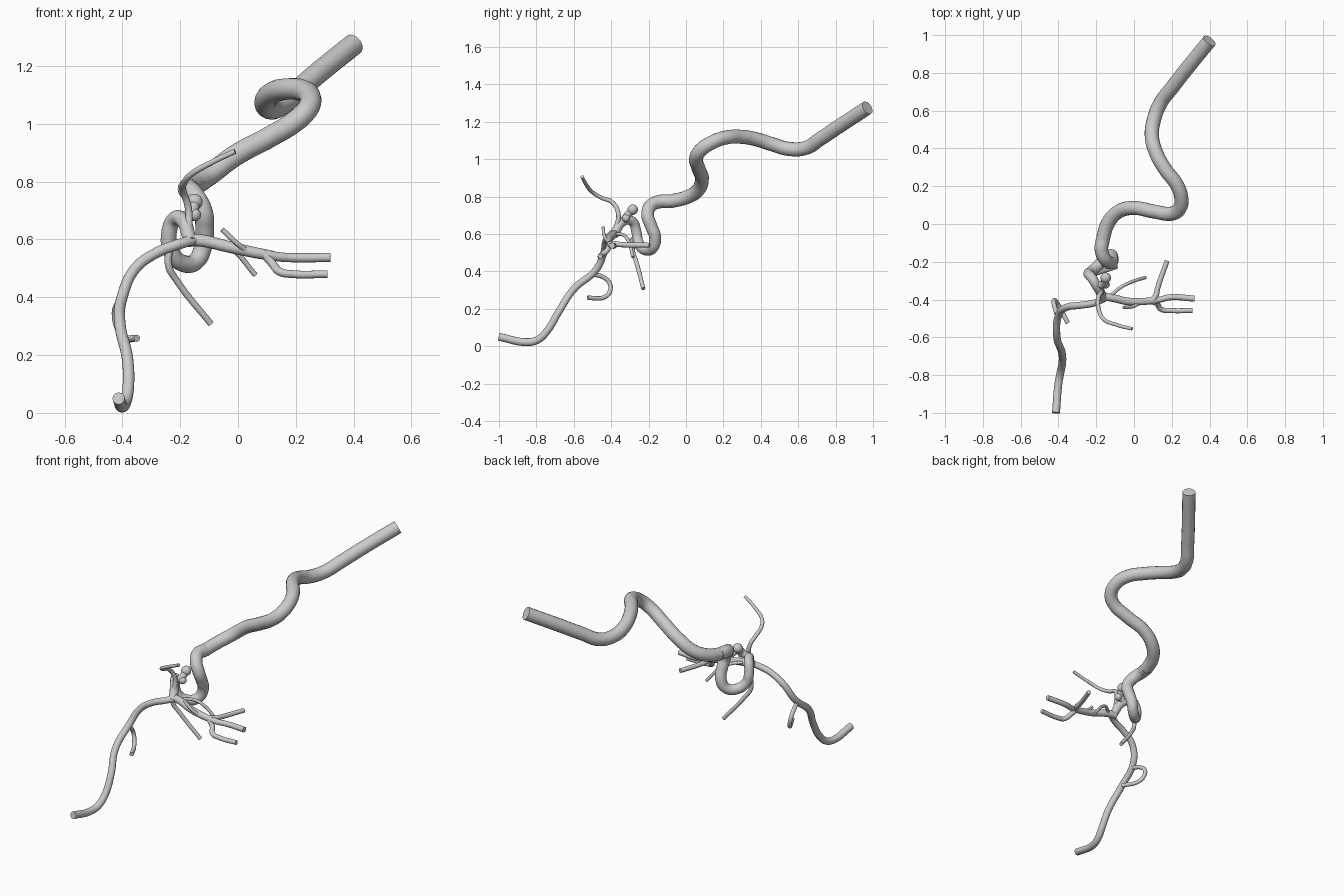
import bpy
from math import radians


def finish(obj):
    bpy.ops.object.select_all(action='DESELECT')
    obj.select_set(True)
    bpy.context.view_layer.objects.active = obj
    if obj.type == 'CURVE':
        bpy.ops.object.convert(target='MESH')
    bpy.ops.object.shade_smooth_by_angle(angle=radians(40))


def vessel(name, pts, r0, r1=None):
    """Smooth capped tube through pts, radius running from r0 to r1."""
    r1 = r0 if r1 is None else r1
    cu = bpy.data.curves.new(name, 'CURVE')
    cu.dimensions = '3D'
    cu.bevel_depth = 1.0
    cu.bevel_resolution = 6
    cu.resolution_u = 8
    cu.use_fill_caps = True
    sp = cu.splines.new('BEZIER')
    sp.bezier_points.add(len(pts) - 1)
    for i, (bp, p) in enumerate(zip(sp.bezier_points, pts)):
        bp.co = p
        bp.handle_left_type = bp.handle_right_type = 'AUTO'
        bp.radius = r0 + (r1 - r0) * i / (len(pts) - 1)
    obj = bpy.data.objects.new(name, cu)
    bpy.context.collection.objects.link(obj)
    finish(obj)


def bulb(name, loc, r):
    bpy.ops.mesh.primitive_uv_sphere_add(segments=24, ring_count=14, radius=r, location=loc)
    bpy.context.object.name = name
    finish(bpy.context.object)


# Main artery: long winding trunk, then the tight loop
vessel("main_artery", [
    (.40, .97, 1.275), (.27, .81, 1.17), (.20, .72, 1.11), (.14, .64, 1.06),
    (.105, .55, 1.055), (.095, .46, 1.08), (.12, .37, 1.108), (.165, .29, 1.12),
    (.225, .21, 1.115), (.25, .14, 1.09), (.24, .08, 1.05), (.20, .055, 1.01),
    (.11, .065, .955), (-.01, .085, .89), (-.09, .06, .83), (-.14, 0, .795),
    (-.165, -.08, .775)], .038, .037)
vessel("artery_loop", [
    (-.165, -.08, .775), (-.172, -.14, .773), (-.15, -.19, .75), (-.122, -.205, .70),
    (-.115, -.185, .64), (-.12, -.165, .58), (-.145, -.18, .525), (-.19, -.22, .517),
    (-.23, -.255, .555), (-.24, -.265, .61), (-.22, -.29, .67), (-.19, -.34, .665),
    (-.17, -.38, .61), (-.165, -.40, .59)], .037, .023)

# Swellings beside the loop
vessel("swelling_stem", [(-.20, -.32, .67), (-.165, -.32, .69), (-.15, -.29, .725)], .02)
bulb("upper_swelling", (-.15, -.285, .73), .028)
bulb("lower_swelling", (-.15, -.32, .685), .022)

# Long branch descending to the front left
vessel("descending_branch", [
    (-.15, -.39, .60), (-.20, -.415, .585), (-.28, -.43, .555), (-.355, -.44, .50),
    (-.398, -.48, .41), (-.408, -.60, .305), (-.382, -.68, .185), (-.38, -.74, .085),
    (-.39, -.79, .036), (-.40, -.845, .022), (-.413, -1.0, .05)], .018, .021)
vessel("hooked_twig", [
    (-.40, -.50, .385), (-.42, -.44, .368), (-.425, -.41, .34), (-.418, -.405, .30),
    (-.40, -.43, .265), (-.35, -.525, .258)], .012)

# Side trunk with three forks
vessel("side_trunk", [
    (-.18, -.38, .60), (-.12, -.39, .595), (-.03, -.41, .574), (.05, -.41, .556),
    (.11, -.405, .545)], .022, .018)
vessel("upper_fork", [
    (.09, -.41, .55), (.14, -.40, .54), (.19, -.388, .537), (.32, -.395, .538)], .016)
vessel("lower_fork", [
    (.09, -.41, .55), (.12, -.42, .515), (.145, -.452, .488), (.19, -.458, .48),
    (.31, -.458, .48)], .015, .013)
vessel("rear_fork", [
    (.09, -.41, .55), (.115, -.38, .547), (.125, -.34, .543), (.175, -.195, .54)], .016, .013)

# Thin twigs
vessel("upper_twig", [
    (-.17, -.37, .64), (-.172, -.362, .71), (-.19, -.395, .77), (-.187, -.45, .793),
    (-.165, -.50, .823), (-.09, -.535, .867), (-.01, -.555, .905)], .013, .009)
vessel("front_twig", [(.03, -.42, .56), (-.01, -.438, .592), (-.055, -.442, .635)], .009)
vessel("rear_twig", [
    (-.13, -.385, .60), (-.07, -.335, .595), (-.02, -.31, .568), (.06, -.283, .477)], .009)
vessel("lower_twig", [
    (-.235, -.285, .58), (-.24, -.285, .51), (-.21, -.267, .455), (-.094, -.228, .308)],
    .013, .011)
